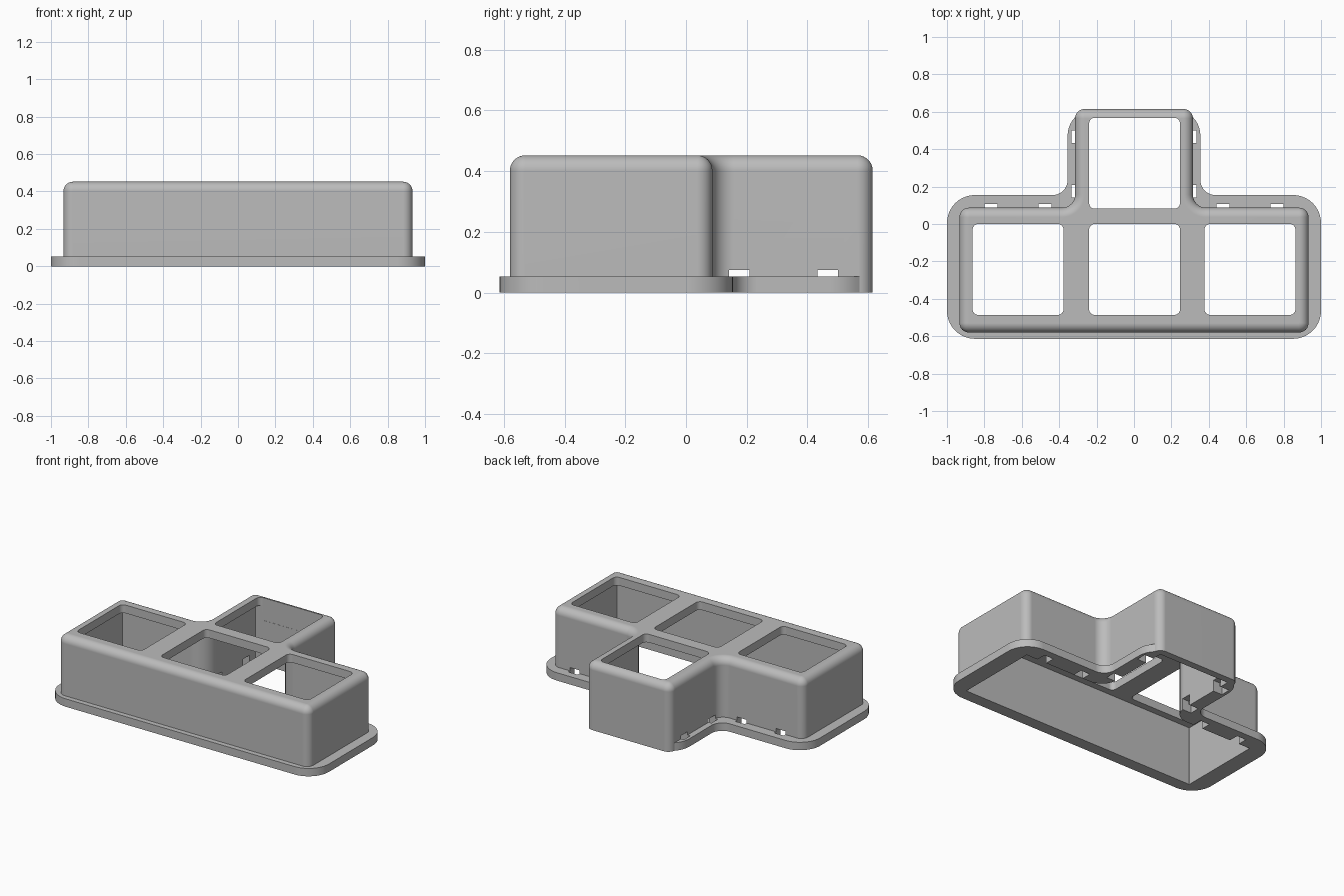
import bpy
import bmesh
from math import sin, cos, pi, radians
from mathutils import Vector

cube = bpy.data.objects.get("Cube")
if cube:
    bpy.data.objects.remove(cube, do_unlink=True)

grey = bpy.data.materials.new("Plain grey")
grey.use_nodes = True
colour = (0.5, 0.5, 0.5, 1)
grey.diffuse_color = colour
grey.node_tree.nodes["Principled BSDF"].inputs["Base Color"].default_value = colour


def rounded(corners, steps=10):
    """Counter-clockwise outline with an arc at each (x, y, radius) corner."""
    points = []
    count = len(corners)
    for i, (x, y, r) in enumerate(corners):
        here = Vector((x, y))
        before = (Vector(corners[i - 1][:2]) - here).normalized()
        after = (Vector(corners[(i + 1) % count][:2]) - here).normalized()
        centre = here + (before + after) * r
        for k in range(steps + 1):
            a = k / steps * pi / 2
            points.append(centre - after * r * cos(a) - before * r * sin(a))
    return points


def tee(half, stem, front, step, back, inset=0, outer=0.05, stem_r=0.05, inner=0.07):
    """T outline; an inset shrinks it and its outer radii evenly."""
    h, s = half - inset, stem - inset
    f, m, b = front + inset, step - inset, back - inset
    o, t, n = max(outer - inset, 0.004), max(stem_r - inset, 0.004), inner + inset
    return rounded([(-h, f, o), (h, f, o), (h, m, o), (s, m, n), (s, b, t),
                    (-s, b, t), (-s, m, n), (-h, m, o)])


def box_outline(x0, x1, y0, y1, r):
    return rounded([(x0, y0, r), (x1, y0, r), (x1, y1, r), (x0, y1, r)], 6)


def loft(name, rings):
    """Closed solid through a list of (outline, height) rings."""
    bm = bmesh.new()
    loops = [[bm.verts.new((p.x, p.y, z)) for p in outline] for outline, z in rings]
    bm.faces.new(loops[0][::-1])
    bm.faces.new(loops[-1])
    for low, high in zip(loops, loops[1:]):
        for i in range(len(low)):
            bm.faces.new((low[i - 1], low[i], high[i], high[i - 1]))
    mesh = bpy.data.meshes.new(name)
    bm.to_mesh(mesh)
    bm.free()
    mesh.materials.append(grey)
    obj = bpy.data.objects.new(name, mesh)
    bpy.context.collection.objects.link(obj)
    return obj


def combine(target, tools, operation):
    """Apply booleans and remove the helper solids."""
    for tool in tools:
        tool.hide_render = True
        mod = target.modifiers.new("Boolean", 'BOOLEAN')
        mod.operation = operation
        mod.solver = 'EXACT'
        mod.object = tool
    graph = bpy.context.evaluated_depsgraph_get()
    mesh = bpy.data.meshes.new_from_object(target.evaluated_get(graph))
    target.modifiers.clear()
    target.data = mesh
    for tool in tools:
        bpy.data.objects.remove(tool, do_unlink=True)


BODY = (0.933, 0.315, -0.58, 0.087, 0.615)
TOP, ROUND, WALL, PLATE = 0.452, 0.05, 0.048, 0.055

# Body with a rolled top edge
rings = [(tee(*BODY), 0)]
for k in range(9):
    a = k / 8 * pi / 2
    rings.append((tee(*BODY, inset=ROUND * (1 - cos(a))), TOP - ROUND + ROUND * sin(a)))
housing = loft("housing", rings)

# Base flange
flange_shape = tee(1, 0.355, -0.614, 0.155, 0.613, outer=0.15, stem_r=0.14, inner=0.08)
flange = loft("flange", [(flange_shape, 0), (flange_shape, 0.053)])
combine(housing, [flange], 'UNION')

# Hollow underside
inside = tee(*BODY, inset=WALL)
cutters = [loft("cavity", [(inside, -0.1), (inside, TOP - PLATE)])]

# Four top windows
for x, y in ((-0.62, -0.243), (0.003, -0.243), (0.62, -0.243), (0.003, 0.325)):
    shape = box_outline(x - 0.243, x + 0.243, y - 0.243, y + 0.243, 0.03)
    cutters.append(loft("window", [(shape, 0.3), (shape, 0.6)]))

# Clip slots through the rear walls and the stem sides
slots = []
for side in (-1, 1):
    for x in (0.475, 0.765):
        slots.append((side * x - 0.035, side * x + 0.035, 0.01, 0.106))
    for y in (0.175, 0.467):
        x0, x1 = sorted((side * 0.24, side * 0.335))
        slots.append((x0, x1, y - 0.034, y + 0.034))
for slot in slots:
    shape = box_outline(*slot, 0.001)
    cutters.append(loft("slot", [(shape, -0.05), (shape, 0.075)]))
combine(housing, cutters, 'DIFFERENCE')

# Smooth rounds, crisp corners
bpy.ops.object.select_all(action='DESELECT')
housing.select_set(True)
bpy.context.view_layer.objects.active = housing
bpy.ops.object.shade_smooth_by_angle(angle=radians(30))
weighted = housing.modifiers.new("Weighted normals", 'WEIGHTED_NORMAL')
weighted.keep_sharp = True
